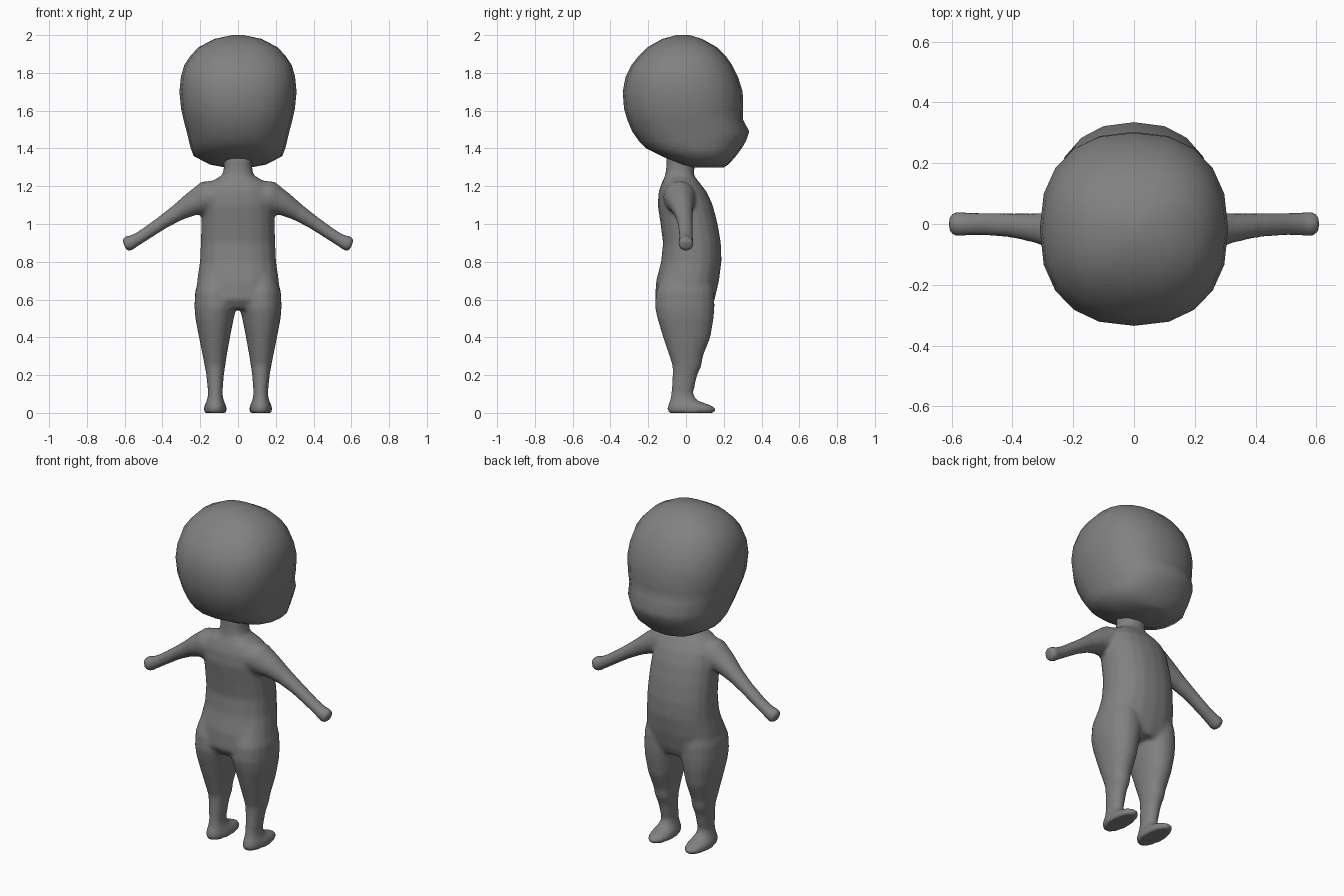
import bpy, bmesh, math
from mathutils import Vector

grey = bpy.data.materials.new("grey_clay")
grey.diffuse_color = (0.22, 0.22, 0.22, 1)


def loft(bm, rings):
    """Skin a closed tube through rings of equal point count."""
    rows = [[bm.verts.new(p) for p in r] for r in rings]
    n = len(rows[0])
    for a, b in zip(rows, rows[1:]):
        for i in range(n):
            j = (i + 1) % n
            bm.faces.new((a[i], a[j], b[j], b[i]))
    bm.faces.new(rows[0][::-1])
    bm.faces.new(rows[-1])


def flat_ring(z, x0, x1, y0, y1, power=2.0, n=20):
    """Horizontal superellipse filling the given x and y extents."""
    pts = []
    for i in range(n):
        t = 2 * math.pi * i / n
        c, s = math.cos(t), math.sin(t)
        u = math.copysign(abs(c) ** (2 / power), c)
        v = math.copysign(abs(s) ** (2 / power), s)
        pts.append(((x0 + x1) / 2 + u * (x1 - x0) / 2,
                    (y0 + y1) / 2 + v * (y1 - y0) / 2, z))
    return pts


def finish(name, bm):
    bmesh.ops.recalc_face_normals(bm, faces=bm.faces)
    mesh = bpy.data.meshes.new(name)
    bm.to_mesh(mesh)
    bm.free()
    mesh.materials.append(grey)
    for p in mesh.polygons:
        p.use_smooth = True
    ob = bpy.data.objects.new(name, mesh)
    bpy.context.collection.objects.link(ob)
    return ob


# Head: z, half width, back y, front y
bm = bmesh.new()
head = [(1.30, .07, .03, .20), (1.315, .15, -.03, .225), (1.36, .235, -.13, .265),
        (1.40, .25, -.21, .295), (1.44, .26, -.25, .318), (1.49, .272, -.285, .335),
        (1.55, .288, -.31, .303), (1.61, .301, -.328, .303), (1.70, .31, -.335, .30),
        (1.78, .302, -.32, .275), (1.84, .285, -.29, .245), (1.89, .252, -.25, .21),
        (1.935, .21, -.205, .165), (1.98, .125, -.125, .085), (2.0, .03, -.05, .02)]
loft(bm, [flat_ring(z, -w, w, a, b, 2.35) for z, w, a, b in head])
finish("head", bm)

# Body: torso, legs and arms skinned together
bm = bmesh.new()
torso = [(.55, .18, -.13, .13), (.60, .222, -.165, .152), (.70, .217, -.158, .175),
         (.80, .202, -.132, .188), (.90, .197, -.122, .185), (1.0, .195, -.135, .168),
         (1.1, .192, -.15, .142), (1.17, .185, -.145, .11), (1.215, .16, -.13, .075),
         (1.24, .115, -.118, .055), (1.26, .082, -.11, .042), (1.30, .075, -.105, .045),
         (1.36, .075, -.105, .06)]
loft(bm, [flat_ring(z, -w, w, a, b, 2.3) for z, w, a, b in torso])

# Leg and foot: z, inner x, outer x, back y, front y
leg = [(0, .062, .178, -.095, .15), (.02, .058, .182, -.1, .162), (.04, .063, .178, -.097, .135),
       (.065, .075, .165, -.085, .06), (.10, .082, .158, -.078, .037), (.20, .075, .168, -.072, .06),
       (.25, .067, .177, -.072, .083), (.30, .06, .187, -.088, .09), (.40, .042, .207, -.122, .13),
       (.50, .022, .226, -.152, .147), (.56, .008, .231, -.165, .152), (.64, .01, .228, -.16, .15),
       (.74, .03, .20, -.12, .13)]
# Arm: x, z, radius across, y centre, y radius
arm = [(.08, 1.15, .085, -.035, .09), (.17, 1.14, .088, -.035, .085), (.25, 1.102, .062, -.025, .067),
       (.32, 1.06, .046, -.014, .05), (.40, 1.008, .037, -.005, .041), (.50, .94, .033, 0, .038),
       (.55, .91, .035, 0, .039), (.583, .895, .043, 0, .043), (.602, .887, .032, 0, .034)]
for side in (1, -1):
    loft(bm, [flat_ring(z, side * i, side * o, a, b, 2.15) for z, i, o, a, b in leg])
    rings = []
    for k, (x, z, r, yc, ry) in enumerate(arm):
        p, q = arm[max(k - 1, 0)], arm[min(k + 1, len(arm) - 1)]
        d = Vector((q[0] - p[0], q[1] - p[1])).normalized()
        ring = []
        for i in range(16):
            t = 2 * math.pi * i / 16
            ring.append((side * (x - d.y * r * math.cos(t)),
                         yc + ry * math.sin(t), z + d.x * r * math.cos(t)))
        rings.append(ring)
    loft(bm, rings)
body = finish("body", bm)

# Blend the limbs into one soft skin
remesh = body.modifiers.new("skin", 'REMESH')
remesh.mode = 'VOXEL'
remesh.voxel_size = 0.011
remesh.use_smooth_shade = True
soft = body.modifiers.new("soften", 'SMOOTH')
soft.factor = 0.5
soft.iterations = 8
